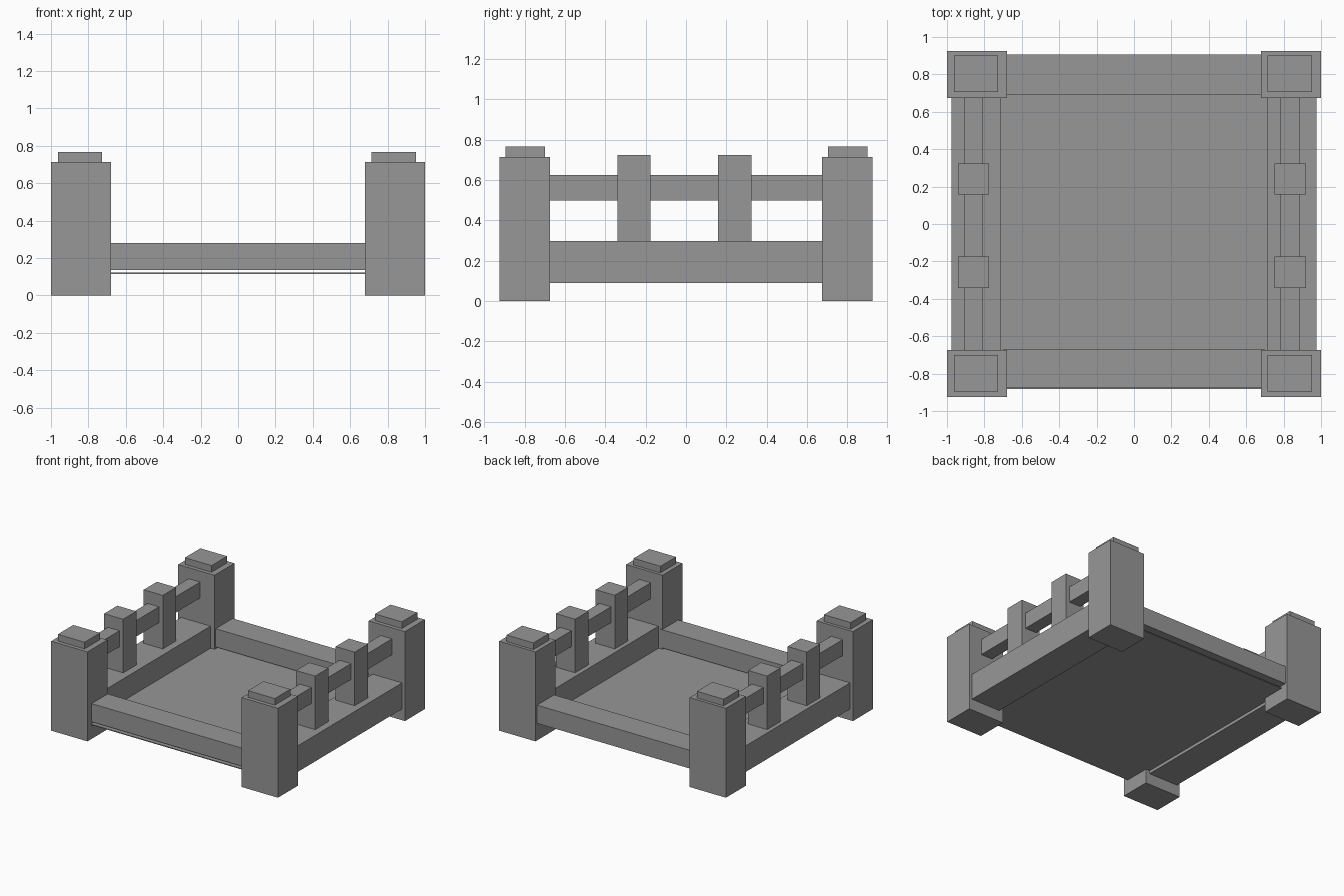
import bpy
import bmesh
from mathutils import Vector

default = bpy.data.objects.get("Cube")
if default:
    bpy.data.objects.remove(default, do_unlink=True)

# One flat grey for the whole model
GREY = (0.31, 0.31, 0.31, 1.0)
grey = bpy.data.materials.new("plain grey")
grey.use_nodes = True
grey.diffuse_color = GREY
grey.node_tree.nodes["Principled BSDF"].inputs["Base Color"].default_value = GREY


def box(name, x, y, z):
    """Axis-aligned box from (min, max) ranges."""
    lo, hi = (Vector(corner) for corner in zip(x, y, z))
    bm = bmesh.new()
    bmesh.ops.create_cube(bm, size=1)
    bmesh.ops.scale(bm, vec=hi - lo, verts=bm.verts)
    mesh = bpy.data.meshes.new(name)
    bm.to_mesh(mesh)
    bm.free()
    mesh.materials.append(grey)
    obj = bpy.data.objects.new(name, mesh)
    obj.location = (lo + hi) / 2
    bpy.context.collection.objects.link(obj)
    return obj


def around(center, size):
    return center - size / 2, center + size / 2


# Corner posts with raised caps
for side, sx, cap_x in (("left", 1, 0.833), ("right", -1, -0.845)):
    for end, sy, cap_y in (("front", -1, -0.797), ("back", 1, 0.803)):
        box(f"{end}_{side}_post", around(sx * 0.84, 0.32),
            around(sy * 0.8, 0.25), (0, 0.713))
        box(f"{end}_{side}_post_cap", around(cap_x, 0.236),
            around(cap_y, 0.195), (0.7, 0.766))

# Side beams, handrails and balusters
for side, sx, rail_x in (("left", 1, 0.835), ("right", -1, -0.858)):
    box(f"{side}_side_beam", around(sx * 0.845, 0.26), (-0.69, 0.69), (0.09, 0.298))
    box(f"{side}_handrail", around(rail_x, 0.102), (-0.69, 0.69), (0.498, 0.625))
    for end, y in (("front", -0.258), ("back", 0.241)):
        box(f"{side}_{end}_baluster", around(rail_x, 0.168),
            around(y, 0.166), (0.28, 0.725))

# End rails and the thin floor between the beams
box("front_rail", (-0.7, 0.7), (-0.873, -0.67), (0.136, 0.281))
box("back_rail", (-0.7, 0.7), (0.69, 0.905), (0.136, 0.281))
box("floor_panel", (-0.73, 0.73), (-0.882, 0.86), (0.115, 0.122))
